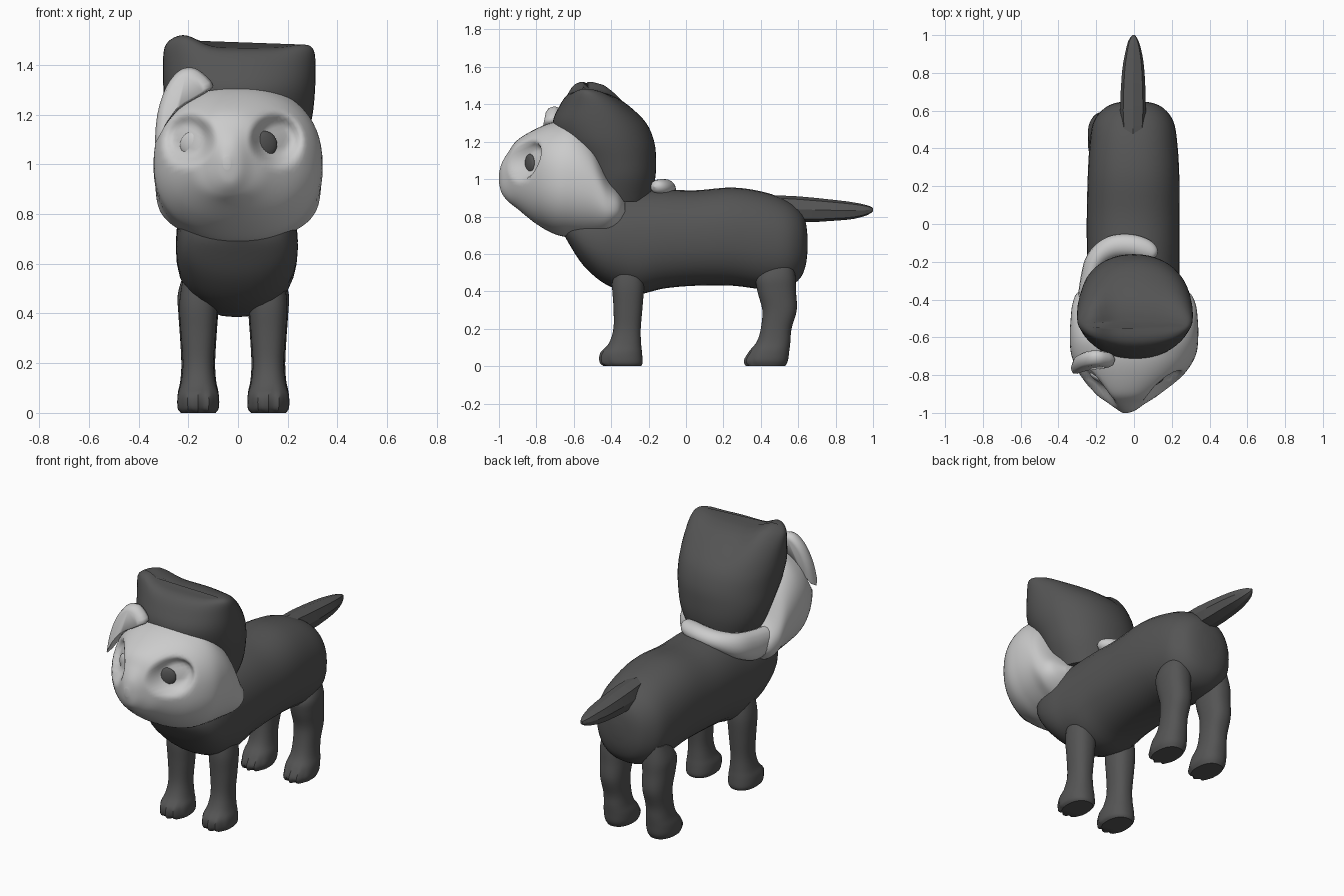
import bpy, bmesh, math
from mathutils import Vector

dark = bpy.data.materials.new("dark_grey")
dark.diffuse_color = (0.09, 0.09, 0.09, 1)
light = bpy.data.materials.new("light_grey")
light.diffuse_color = (0.6, 0.6, 0.6, 1)


def smooth_rows(rows, n):
    """Catmull-Rom interpolation through the stations."""
    out = []
    for i in range(len(rows) - 1):
        p0, p1 = rows[max(i - 1, 0)], rows[i]
        p2, p3 = rows[i + 1], rows[min(i + 2, len(rows) - 1)]
        for k in range(n):
            t = k / n
            out.append([0.5 * (2 * b + (c - a) * t + (2 * a - 5 * b + 4 * c - d) * t * t
                               + (3 * b - a - 3 * c + d) * t ** 3)
                        for a, b, c, d in zip(p0, p1, p2, p3)])
    return out + [list(rows[-1])]


def spow(v, p):
    return math.copysign(abs(v) ** p, v)


def skin(name, rings, mat, angle=40, warp=None):
    """Closed surface through rings of points."""
    bm = bmesh.new()
    loops = [[bm.verts.new(warp(p) if warp else p) for p in ring] for ring in rings]
    n = len(loops[0])
    for a, b in zip(loops, loops[1:]):
        for i in range(n):
            bm.faces.new((a[i], a[(i + 1) % n], b[(i + 1) % n], b[i]))
    bm.faces.new(loops[0])
    bm.faces.new(loops[-1])
    bmesh.ops.recalc_face_normals(bm, faces=bm.faces)
    me = bpy.data.meshes.new(name)
    bm.to_mesh(me)
    bm.free()
    ob = bpy.data.objects.new(name, me)
    bpy.context.collection.objects.link(ob)
    me.materials.append(mat)
    bpy.ops.object.select_all(action='DESELECT')
    ob.select_set(True)
    bpy.context.view_layer.objects.active = ob
    bpy.ops.object.shade_smooth_by_angle(angle=math.radians(angle))
    return ob


def loft(name, rows, axis, mat, exp=2.0, segs=32, steps=4, angle=40, warp=None):
    """Rows are (position, centre a, centre b, radius a, radius b)."""
    rings = []
    for t, a, b, ra, rb in smooth_rows(rows, steps):
        ring = []
        for i in range(segs):
            w = 2 * math.pi * i / segs
            u = a + max(ra, 0.002) * spow(math.cos(w), 2 / exp)
            v = b + max(rb, 0.002) * spow(math.sin(w), 2 / exp)
            ring.append(Vector((u, t, v) if axis == 'Y' else (u, v, t)))
        rings.append(ring)
    return skin(name, rings, mat, angle, warp)


def span(rows):
    """Turn (y, x0, x1, z0, z1) limits into centres and radii."""
    return [(y, (a + b) / 2, (c + d) / 2, (b - a) / 2, (d - c) / 2) for y, a, b, c, d in rows]


# Body
loft("body", span([
    (-0.65, -0.08, 0.08, 0.70, 0.78), (-0.62, -0.17, 0.17, 0.645, 0.81),
    (-0.55, -0.225, 0.22, 0.54, 0.85), (-0.45, -0.245, 0.24, 0.45, 0.89),
    (-0.35, -0.25, 0.24, 0.405, 0.93), (-0.25, -0.25, 0.24, 0.385, 0.945),
    (-0.12, -0.25, 0.24, 0.415, 0.945), (0.05, -0.25, 0.24, 0.43, 0.94),
    (0.25, -0.245, 0.24, 0.43, 0.955), (0.42, -0.235, 0.23, 0.41, 0.93),
    (0.54, -0.215, 0.21, 0.42, 0.885), (0.61, -0.16, 0.16, 0.47, 0.83),
    (0.64, -0.1, 0.1, 0.54, 0.77), (0.65, -0.03, 0.03, 0.62, 0.69)]), 'Y', dark, 2.25)


# Legs with grooves pressed into the front of the paws to suggest toes
def toes(cx, front):
    def warp(p):
        k = max(0, 1 - p.z / 0.12) * max(0, min(1, (front - p.y) / 0.05))
        return p + Vector((0, 0.02 * k * (0.5 + 0.5 * math.cos((p.x - cx - 0.022) * 2 * math.pi / 0.045)), 0))
    return warp


for side, cx in (("left", -0.16), ("right", 0.122)):
    front = [(0.0, -0.34, 0.07, 0.1), (0.02, -0.347, 0.083, 0.115), (0.07, -0.347, 0.083, 0.112),
             (0.12, -0.327, 0.07, 0.087), (0.2, -0.315, 0.062, 0.073), (0.32, -0.31, 0.07, 0.078),
             (0.44, -0.31, 0.076, 0.085), (0.55, -0.31, 0.06, 0.07)]
    loft("front_leg_" + side, [(z, cx, y, rx, ry) for z, y, rx, ry in front],
         'Z', dark, 2.3, 40, 4, 40, toes(cx, -0.38))
    back = [(0.0, 0.425, 0.07, 0.105), (0.03, 0.427, 0.083, 0.118), (0.08, 0.445, 0.082, 0.107),
            (0.13, 0.468, 0.072, 0.09), (0.2, 0.482, 0.068, 0.082), (0.3, 0.5, 0.073, 0.092),
            (0.4, 0.485, 0.08, 0.103), (0.48, 0.482, 0.082, 0.103), (0.57, 0.51, 0.055, 0.06)]
    loft("back_leg_" + side, [(z, cx, y, rx, ry) for z, y, rx, ry in back],
         'Z', dark, 2.3, 40, 4, 40, toes(cx, 0.39))

# Tail: faceted tapering bar
loft("tail", span([
    (0.42, -0.06, 0.05, 0.80, 0.915), (0.60, -0.073, 0.063, 0.77, 0.908),
    (0.80, -0.064, 0.056, 0.778, 0.888), (0.90, -0.048, 0.043, 0.788, 0.875),
    (0.97, -0.03, 0.024, 0.808, 0.86), (1.0, -0.008, 0.005, 0.828, 0.846)]),
    'Y', dark, 2.6, 8, 2, 25)


# Face with two pressed-in eye sockets
def sockets(p):
    if p.y < -0.65:
        for x in (-0.2, 0.155):
            d = math.hypot((p.x - x) / 0.115, (p.z - 1.1) / 0.115)
            if d < 1:
                t = min(1, 1.9 * (1 - d))
                p = p + Vector((0, 0.075 * t * t * (3 - 2 * t), 0))
                break
    return p


loft("face", span([
    (-1.0, -0.06, -0.03, 0.98, 1.03), (-0.985, -0.085, 0.01, 0.925, 1.085),
    (-0.95, -0.135, 0.06, 0.88, 1.145), (-0.9, -0.205, 0.14, 0.84, 1.21),
    (-0.8, -0.285, 0.26, 0.76, 1.27), (-0.7, -0.33, 0.325, 0.705, 1.307),
    (-0.6, -0.34, 0.34, 0.685, 1.315), (-0.5, -0.335, 0.337, 0.68, 1.23),
    (-0.42, -0.325, 0.325, 0.695, 1.04), (-0.36, -0.295, 0.29, 0.74, 0.95),
    (-0.325, -0.21, 0.21, 0.8, 0.89)]), 'Y', light, 2.25, 64, 7, 60, sockets)


# Hood at the back of the head, with two raised corners
def corners(p):
    lift = 0.05 * math.exp(-((p.x + 0.22) / 0.08) ** 2) + 0.012 * math.exp(-((p.x - 0.26) / 0.07) ** 2)
    return p + Vector((0, 0, lift * max(0, min(1, (p.z - 1.3) / 0.15))))


loft("hood", [
    (0.88, 0, -0.38, 0.2, 0.19), (1.0, 0, -0.37, 0.25, 0.205), (1.1, 0, -0.39, 0.277, 0.23),
    (1.2, 0.005, -0.43, 0.295, 0.26), (1.3, 0.005, -0.463, 0.305, 0.25),
    (1.39, 0.005, -0.49, 0.307, 0.187), (1.445, 0.005, -0.515, 0.302, 0.125),
    (1.466, 0.005, -0.53, 0.285, 0.07), (1.47, 0.005, -0.535, 0.26, 0.02)],
    'Z', dark, 2.1, 48, 4, 60, corners)

# Neck band: runs from the face round the back of the neck on one side
path = [(-0.25, -0.42, 0.87, 0.05, 0.08), (-0.235, -0.3, 0.87, 0.05, 0.09),
        (-0.2, -0.19, 0.9, 0.055, 0.075), (-0.12, -0.125, 0.935, 0.06, 0.055),
        (-0.02, -0.115, 0.95, 0.06, 0.05), (0.06, -0.135, 0.955, 0.055, 0.045),
        (0.105, -0.16, 0.96, 0.035, 0.03), (0.12, -0.17, 0.96, 0.003, 0.003)]
pts = smooth_rows(path, 5)
rings = []
for i, q in enumerate(pts):
    a, b = pts[max(i - 1, 0)], pts[min(i + 1, len(pts) - 1)]
    out = Vector((a[1] - b[1], b[0] - a[0], 0)).normalized()
    rings.append([Vector(q[:3]) + out * q[3] * math.cos(w * math.pi / 8)
                  + Vector((0, 0, q[4] * math.sin(w * math.pi / 8))) for w in range(16)])
skin("neck_band", rings, light, 50)


# Eyes: flattened balls
def ball(name, loc, scale, rot, mat):
    bpy.ops.mesh.primitive_uv_sphere_add(segments=32, ring_count=16, radius=1, location=loc, rotation=rot)
    ob = bpy.context.object
    ob.name, ob.scale = name, scale
    ob.data.materials.append(mat)
    bpy.ops.object.shade_smooth()


ball("eye_right", (0.105, -0.835, 1.08), (0.056, 0.02, 0.054), (0, 0, 0.4), dark)
ball("eye_left", (-0.185, -0.815, 1.08), (0.054, 0.02, 0.05), (0, 0, -0.5), light)

# Ear flap: rounded slab leaning back
ear = [(-0.335, 1.08), (-0.325, 1.2), (-0.29, 1.31), (-0.24, 1.375), (-0.19, 1.39),
       (-0.145, 1.37), (-0.1, 1.315), (-0.16, 1.27), (-0.24, 1.22), (-0.31, 1.13)]
centre = Vector((-0.22, -0.725, 1.28))
outline = [Vector((x, -0.725 + 0.2 * (z - 1.28), z)) for x, z in smooth_rows(ear + ear[:1], 3)[:-1]]
skin("ear_flap", [[centre.lerp(p, k) + Vector((0, dy, 0)) for p in outline]
                  for k, dy in ((0.7, -0.04), (0.9, -0.03), (1, 0), (0.9, 0.03), (0.7, 0.04))],
     light, 60)
